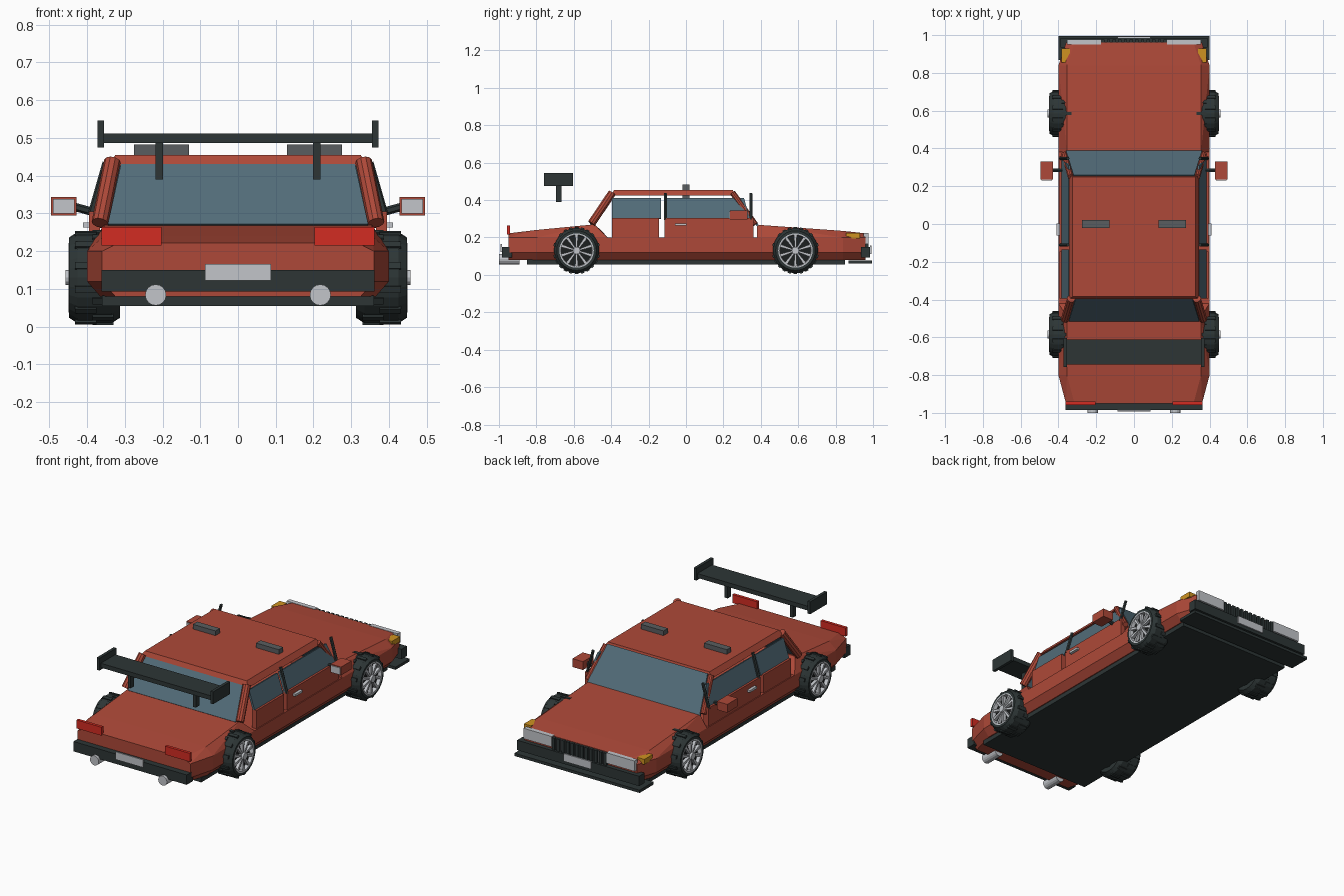
import bpy, bmesh, math
from mathutils import Vector

cube = bpy.data.objects.get("Cube")
if cube:
    bpy.data.objects.remove(cube, do_unlink=True)


def material(name, rgb):
    m = bpy.data.materials.new(name)
    m.use_nodes = True
    m.diffuse_color = (*rgb, 1)
    m.node_tree.nodes["Principled BSDF"].inputs["Base Color"].default_value = (*rgb, 1)
    return m


RED = material("body red", (0.42, 0.066, 0.04))
DARK = material("dark trim", (0.026, 0.036, 0.036))
BLACK = material("wheel recess black", (0.012, 0.014, 0.014))
GLASS = material("blue glass", (0.085, 0.15, 0.19))
SILVER = material("silver", (0.54, 0.56, 0.59))
GREY = material("mid grey", (0.1, 0.11, 0.115))
LAMP = material("tail lamp red", (0.65, 0.025, 0.016))
AMBER = material("amber", (0.62, 0.29, 0.015))


def finish(name, bm, mat):
    bmesh.ops.recalc_face_normals(bm, faces=bm.faces[:])
    mesh = bpy.data.meshes.new(name)
    bm.to_mesh(mesh)
    bm.free()
    mesh.materials.append(mat)
    ob = bpy.data.objects.new(name, mesh)
    bpy.context.collection.objects.link(ob)
    return ob


def solid(name, points, mat):
    """Convex solid around the given points."""
    bm = bmesh.new()
    for p in points:
        bm.verts.new(p)
    bmesh.ops.convex_hull(bm, input=bm.verts[:])
    bmesh.ops.dissolve_limit(bm, angle_limit=0.01, verts=bm.verts[:], edges=bm.edges[:])
    return finish(name, bm, mat)


def box(name, xs, ys, zs, mat):
    return solid(name, [(x, y, z) for x in xs for y in ys for z in zs], mat)


def panel(name, quad, mat, depth=0.012):
    """Flat sheet with a little thickness."""
    q = [Vector(p) for p in quad]
    n = (q[1] - q[0]).cross(q[2] - q[0]).normalized() * depth / 2
    return solid(name, [p + n for p in q] + [p - n for p in q], mat)


def bar(name, a, b, r, mat, sides=10):
    a, b = Vector(a), Vector(b)
    d = b - a
    bm = bmesh.new()
    bmesh.ops.create_cone(bm, cap_ends=True, segments=sides, radius1=r, radius2=r, depth=d.length)
    turn = d.to_track_quat('Z', 'Y')
    for v in bm.verts:
        v.co = turn @ v.co + (a + b) / 2
    return finish(name, bm, mat)


def lathe(name, profile, centre, mat, sides=28):
    """Closed (x, radius) profile turned around an axle along x."""
    bm = bmesh.new()
    rings = []
    for i in range(sides):
        a = math.tau * i / sides
        rings.append([bm.verts.new((x, centre[0] + r * math.cos(a), centre[1] + r * math.sin(a)))
                      for x, r in profile])
    n = len(profile)
    for i in range(sides):
        p, q = rings[i], rings[(i + 1) % sides]
        for j in range(n):
            k = (j + 1) % n
            bm.faces.new((p[j], p[k], q[k], q[j]))
    return finish(name, bm, mat)


def both(points):
    return [(s * x, y, z) for x, y, z in points for s in (-1, 1)]


# Lower body, tapered at both ends
hull = []
for y, w in ((-0.95, 0.36), (-0.8, 0.4), (0.84, 0.4), (0.96, 0.36)):
    hull += [(w - 0.035, y, 0.08), (w, y, 0.12), (w, y, 0.2)]
solid("lower_body", both(hull), RED)
box("floor_pan", (-0.36, 0.36), (-0.85, 0.85), (0.055, 0.082), DARK)

# Sloping boot and bonnet
boot, bonnet = [], []
for y, w, z in ((-0.95, 0.36, 0.222), (-0.8, 0.4, 0.24), (-0.49, 0.4, 0.27)):
    boot += [(w, y, 0.2), (w - 0.045, y, z)]
boot += [(0.4, -0.42, 0.2), (0.355, -0.45, 0.235)]
for y, w, z in ((0.96, 0.36, 0.222), (0.84, 0.4, 0.235), (0.38, 0.4, 0.268)):
    bonnet += [(w, y, 0.2), (w - 0.045, y, z)]
solid("boot", both(boot), RED)
solid("bonnet", both(bonnet), RED)

# Roof, screens and roof blocks
solid("roof", both([(0.345, -0.4, 0.425), (0.345, 0.26, 0.425),
                    (0.325, -0.385, 0.455), (0.325, 0.25, 0.455)]), RED)
panel("rear_screen", [(-0.345, -0.51, 0.268), (0.345, -0.51, 0.268),
                      (0.31, -0.395, 0.428), (-0.31, -0.395, 0.428)], GLASS)
panel("windscreen", [(-0.36, 0.385, 0.262), (0.36, 0.385, 0.262),
                     (0.32, 0.255, 0.445), (-0.32, 0.255, 0.445)], GLASS)

for s, side in ((1, "left"), (-1, "right")):
    def X(*xs):
        return [s * x for x in xs]

    # Screen pillars
    bar(f"rear_pillar_{side}", (s * 0.333, -0.395, 0.438), (s * 0.366, -0.505, 0.275), 0.022, RED)
    bar(f"front_pillar_{side}", (s * 0.335, 0.25, 0.438), (s * 0.37, 0.37, 0.27), 0.016, RED)

    # Doors, windows and posts
    for part, y0, y1, top in (("rear", -0.395, -0.135, -0.135), ("front", -0.115, 0.37, 0.31)):
        box(f"{part}_door_{side}", X(0.365, 0.395), (y0, y1 - 0.01), (0.195, 0.305), RED)
        panel(f"{part}_window_{side}", [(s * 0.378, y0, 0.3), (s * 0.378, min(y1, 0.34), 0.3),
                                        (s * 0.342, top, 0.41), (s * 0.342, y0, 0.41)], GLASS)
    for part, y in (("door", -0.11), ("mirror", 0.347)):
        bar(f"{part}_post_{side}", (s * 0.39, y, 0.295), (s * 0.35, y, 0.435), 0.009, DARK, 6)
    box(f"door_handle_{side}", X(0.39, 0.411), (-0.06, 0.003), (0.263, 0.276), SILVER)

    # Wing mirrors
    bar(f"mirror_arm_{side}", (s * 0.37, 0.285, 0.3), (s * 0.435, 0.285, 0.318), 0.011, DARK, 6)
    box(f"mirror_housing_{side}", X(0.428, 0.495), (0.235, 0.33), (0.295, 0.343), RED)
    box(f"mirror_glass_{side}", X(0.433, 0.49), (0.23, 0.236), (0.3, 0.338), SILVER)

    # Roof blocks, lamps, exhausts
    box(f"roof_block_{side}", X(0.13, 0.275), (-0.02, 0.02), (0.405, 0.482), GREY)
    box(f"tail_lamp_{side}", X(0.203, 0.362), (-0.957, -0.94), (0.215, 0.264), LAMP)
    box(f"headlamp_{side}", X(0.175, 0.355), (0.95, 0.976), (0.165, 0.225), SILVER)
    box(f"indicator_{side}", X(0.34, 0.385), (0.855, 0.93), (0.195, 0.225), AMBER)
    bar(f"exhaust_{side}", (s * 0.218, -1, 0.084), (s * 0.218, -0.89, 0.084), 0.028, SILVER, 16)

    # Rear wing struts and end plates
    box(f"wing_strut_{side}", X(0.199, 0.218), (-0.695, -0.665), (0.39, 0.49), DARK)
    box(f"wing_end_plate_{side}", X(0.355, 0.372), (-0.758, -0.603), (0.475, 0.546), DARK)

    # Wheels: tyre, tread blocks, rim, spokes, hub
    for y, end in ((-0.585, "rear"), (0.585, "front")):
        c, tag = (y, 0.13), f"{end}_{side}"
        lathe(f"tyre_{tag}", [(s * x, r) for x, r in (
            (0.312, 0.08), (0.312, 0.106), (0.335, 0.121), (0.425, 0.121),
            (0.448, 0.106), (0.448, 0.09), (0.425, 0.088), (0.425, 0.08))], c, DARK)
        bar(f"wheel_recess_{tag}", (s * 0.32, *c), (s * 0.428, *c), 0.085, BLACK, 28)
        lathe(f"rim_{tag}", [(s * x, r) for x, r in (
            (0.42, 0.08), (0.42, 0.092), (0.449, 0.092), (0.449, 0.084))], c, SILVER)
        bar(f"hub_{tag}", (s * 0.42, *c), (s * 0.457, *c), 0.02, SILVER, 12)
        for i in range(10):
            a = math.tau * (i + 0.5) / 10
            u = Vector((0, math.cos(a), math.sin(a)))
            t = Vector((0, -math.sin(a), math.cos(a)))
            o = Vector((0, *c))
            solid(f"spoke_{tag}", [o + Vector((s * x, 0, 0)) + u * r + t * w * k
                                   for x in (0.425, 0.445) for r, w in ((0.012, 0.004), (0.087, 0.008))
                                   for k in (-1, 1)], SILVER)
        for i in range(24):
            a = math.tau * i / 24
            u = Vector((0, math.cos(a), math.sin(a)))
            t = Vector((0, -math.sin(a), math.cos(a))) * 0.009
            x0, x1 = ((0.33, 0.385), (0.375, 0.432))[i % 2]
            solid(f"tread_{tag}", [Vector((s * x, *c)) + u * r + t * k
                                   for x in (x0, x1) for r in (0.115, 0.126) for k in (-1, 1)], DARK)

# Rear wing blade
box("wing_blade", (-0.36, 0.36), (-0.745, -0.612), (0.487, 0.512), DARK)

# Bumpers, splitter and plates
box("rear_bumper", (-0.362, 0.362), (-0.985, -0.93), (0.093, 0.15), DARK)
box("front_bumper", (-0.39, 0.39), (0.935, 0.985), (0.093, 0.15), DARK)
box("front_splitter", (-0.4, 0.4), (0.868, 0.995), (0.06, 0.076), DARK)
box("rear_plate", (-0.087, 0.087), (-0.992, -0.984), (0.122, 0.166), SILVER)
box("front_plate", (-0.087, 0.087), (0.984, 0.992), (0.112, 0.156), SILVER)

# Grille with upright slats
box("grille_back", (-0.17, 0.17), (0.95, 0.964), (0.15, 0.218), GREY)
for i in range(12):
    x = -0.165 + i * 0.03
    box("grille_slat", (x - 0.009, x + 0.009), (0.955, 0.976), (0.15, 0.22), DARK)
